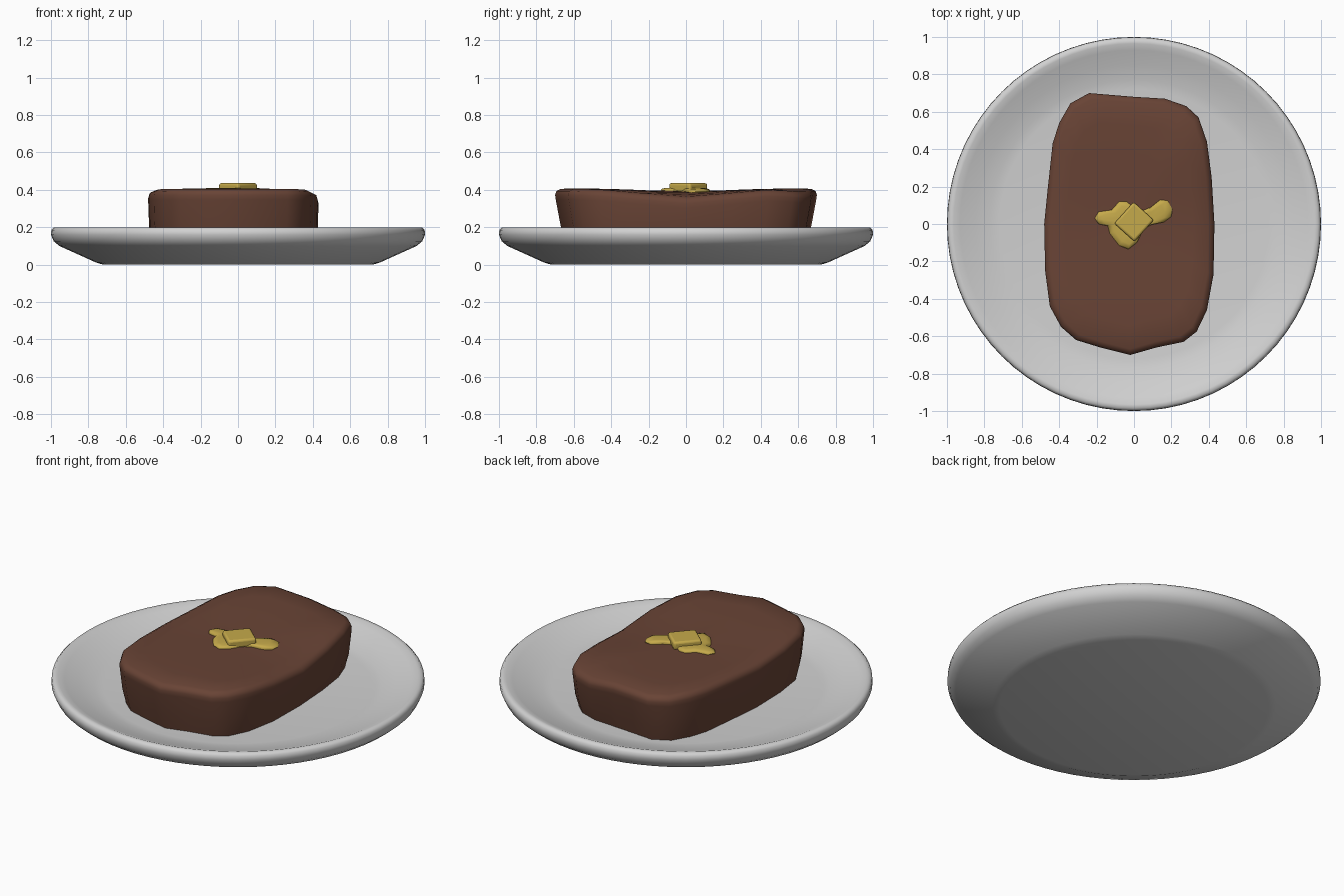
import bpy, bmesh, math

if "Cube" in bpy.data.objects:
    bpy.data.objects.remove(bpy.data.objects["Cube"])


def material(name, rgb):
    m = bpy.data.materials.new(name)
    m.diffuse_color = (*rgb, 1)
    m.use_nodes = True
    m.node_tree.nodes["Principled BSDF"].inputs["Base Color"].default_value = m.diffuse_color
    return m


PLATE = material("plate grey white", (0.64, 0.64, 0.64))
MEAT = material("cooked brown", (0.14, 0.057, 0.036))
BUTTER = material("butter yellow", (0.56, 0.40, 0.07))


def make_object(name, rings, mat, angle):
    """Skin a stack of equal-length rings, closing both ends with a fan."""
    bm = bmesh.new()
    loops = [[bm.verts.new(p) for p in ring] for ring in rings]
    n = len(loops[0])
    for a, b in zip(loops, loops[1:]):
        for i in range(n):
            j = (i + 1) % n
            bm.faces.new((a[i], a[j], b[j], b[i]))
    for loop in (loops[0], loops[-1]):
        c = bm.verts.new([sum(v.co[k] for v in loop) / n for k in range(3)])
        for i in range(n):
            bm.faces.new((loop[i], loop[(i + 1) % n], c))
    bmesh.ops.recalc_face_normals(bm, faces=bm.faces)
    me = bpy.data.meshes.new(name)
    bm.to_mesh(me)
    bm.free()
    ob = bpy.data.objects.new(name, me)
    bpy.context.collection.objects.link(ob)
    me.materials.append(mat)
    smooth(ob, angle)
    return ob


def smooth(ob, angle):
    bpy.ops.object.select_all(action='DESELECT')
    bpy.context.view_layer.objects.active = ob
    ob.select_set(True)
    bpy.ops.object.shade_smooth_by_angle(angle=math.radians(angle))


# Plate: turned profile
profile = [(0.72, 0.0), (0.76, 0.012), (0.955, 0.10), (0.985, 0.125), (1.0, 0.16),
           (0.998, 0.185), (0.985, 0.198), (0.965, 0.198), (0.93, 0.185),
           (0.85, 0.158), (0.77, 0.136), (0.72, 0.13)]
N = 72
make_object("plate", [[(r * math.cos(2 * math.pi * i / N), r * math.sin(2 * math.pi * i / N), z)
                       for i in range(N)] for r, z in profile], PLATE, 50)


# Steak: irregular outline with a gently sagging top
def top_z(x, y):
    sag = math.exp(-(y / 0.32) ** 2)
    z = 0.408 - 0.016 * sag - 0.03 * sag * max(0, x / 0.43) ** 2
    if x > 0 and y > 0.45:
        z -= 0.10 * (y - 0.45) * min(1, x / 0.2)
    return z


outline = [(-0.24, 0.70), (-0.34, 0.645), (-0.40, 0.54), (-0.435, 0.43), (-0.46, 0.2),
           (-0.48, 0.0), (-0.475, -0.25), (-0.45, -0.44), (-0.39, -0.55), (-0.31, -0.62),
           (-0.18, -0.66), (-0.02, -0.70), (0.12, -0.66), (0.265, -0.63), (0.335, -0.575),
           (0.39, -0.46), (0.425, -0.27), (0.43, 0.0), (0.415, 0.25), (0.39, 0.44),
           (0.345, 0.57), (0.28, 0.63), (0.165, 0.67), (0.0, 0.68), (-0.12, 0.69)]


def steak_ring(sx, sy, drop=None):
    ring = []
    for x, y in outline:
        px, py = -0.025 + (x + 0.025) * sx, y * sy
        ring.append((px, py, 0.125 if drop is None else top_z(px, py) - drop))
    return ring


make_object("steak", [steak_ring(0.95, 0.93), steak_ring(0.99, 0.96, 0.19),
                      steak_ring(1, 0.995, 0.06), steak_ring(1, 1, 0.035),
                      steak_ring(0.985, 0.99, 0.014), steak_ring(0.93, 0.955, 0.002),
                      steak_ring(0.75, 0.77, 0), steak_ring(0.5, 0.5, 0),
                      steak_ring(0.25, 0.25, 0)], MEAT, 60)

# Melted butter: lobed puddle lying on the steak
puddle = [(-0.21, 0.03), (-0.19, 0.065), (-0.12, 0.075), (-0.08, 0.12), (-0.04, 0.12),
          (0.03, 0.065), (0.09, 0.09), (0.14, 0.13), (0.18, 0.125), (0.205, 0.08),
          (0.20, 0.04), (0.16, 0.01), (0.09, -0.005), (0.05, -0.03), (0.015, -0.10),
          (-0.03, -0.135), (-0.08, -0.115), (-0.13, -0.05), (-0.14, -0.01), (-0.19, 0.0)]


def puddle_ring(s, h):
    return [(x * s, y * s, top_z(x * s, y * s) + h) for x, y in puddle]


make_object("melted_butter", [puddle_ring(0.95, -0.012), puddle_ring(1, 0.004),
                              puddle_ring(0.95, 0.012), puddle_ring(0.8, 0.017),
                              puddle_ring(0.5, 0.018)], BUTTER, 60)

# Butter pat: bevelled square slab
bpy.ops.mesh.primitive_cube_add(size=1, location=(0, 0.012, 0.4125),
                                rotation=(0, 0, math.radians(48)))
pat = bpy.context.object
pat.name = "butter_pat"
pat.scale = (0.155, 0.145, 0.047)
bpy.ops.object.transform_apply(location=False, rotation=False, scale=True)
pat.data.materials.append(BUTTER)
bevel = pat.modifiers.new("soft_edges", 'BEVEL')
bevel.width = 0.012
bevel.segments = 3
smooth(pat, 50)
